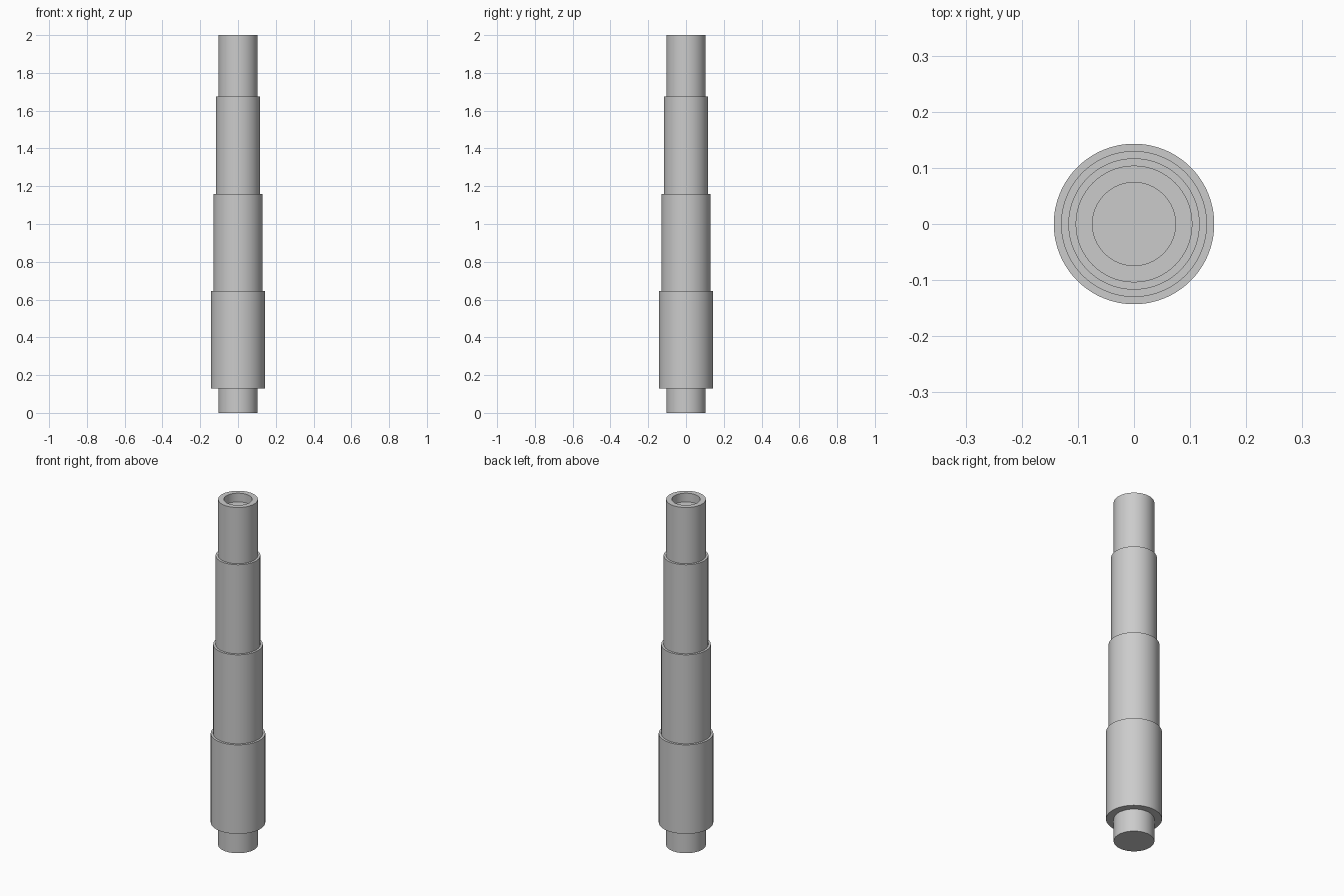
import bpy
import math

cube = bpy.data.objects.get("Cube")
if cube:
    bpy.data.objects.remove(cube, do_unlink=True)

SIDES = 96
metal = bpy.data.materials.new("plain_grey")
metal.use_nodes = True
grey = (0.6, 0.6, 0.6, 1)
metal.diffuse_color = grey
metal.node_tree.nodes["Principled BSDF"].inputs["Base Color"].default_value = grey


def lathe(name, profile, closed=False):
    """Spin a radius/height profile around z; radius 0 becomes a cap."""
    verts, rings = [], []
    for r, z in profile:
        start = len(verts)
        verts += [(r * math.cos(math.tau * i / SIDES),
                   r * math.sin(math.tau * i / SIDES), z) for i in range(SIDES)]
        rings.append(list(range(start, start + SIDES)))
    faces = []
    pairs = list(zip(rings, rings[1:] + rings[:1]))
    for a, b in pairs if closed else pairs[:-1]:
        faces += [(a[i], a[(i + 1) % SIDES], b[(i + 1) % SIDES], b[i])
                  for i in range(SIDES)]
    if not closed:
        faces += [rings[0][::-1], rings[-1]]
    mesh = bpy.data.meshes.new(name)
    mesh.from_pydata(verts, [], faces)
    mesh.materials.append(metal)
    obj = bpy.data.objects.new(name, mesh)
    bpy.context.collection.objects.link(obj)
    bpy.ops.object.select_all(action="DESELECT")
    obj.select_set(True)
    bpy.context.view_layer.objects.active = obj
    bpy.ops.object.shade_smooth_by_angle(angle=math.radians(30))
    return obj


# Core rod with a shallow round socket in its top
CORE = 0.104
lathe("core_rod", [(CORE, 0), (CORE, 2), (0.074, 2), (0.074, 1.95)])

# Telescoping sleeves, each wider one ending lower
BOTTOM, STEP, WALL = 0.13, 0.515, 0.013
for i, name in enumerate(["lower_sleeve", "middle_sleeve", "upper_sleeve"]):
    top = BOTTOM + STEP * (i + 1)
    outer = CORE + WALL * (3 - i)
    inner = outer - WALL
    lathe(name, [(inner, BOTTOM), (outer, BOTTOM), (outer, top), (inner, top)], True)
